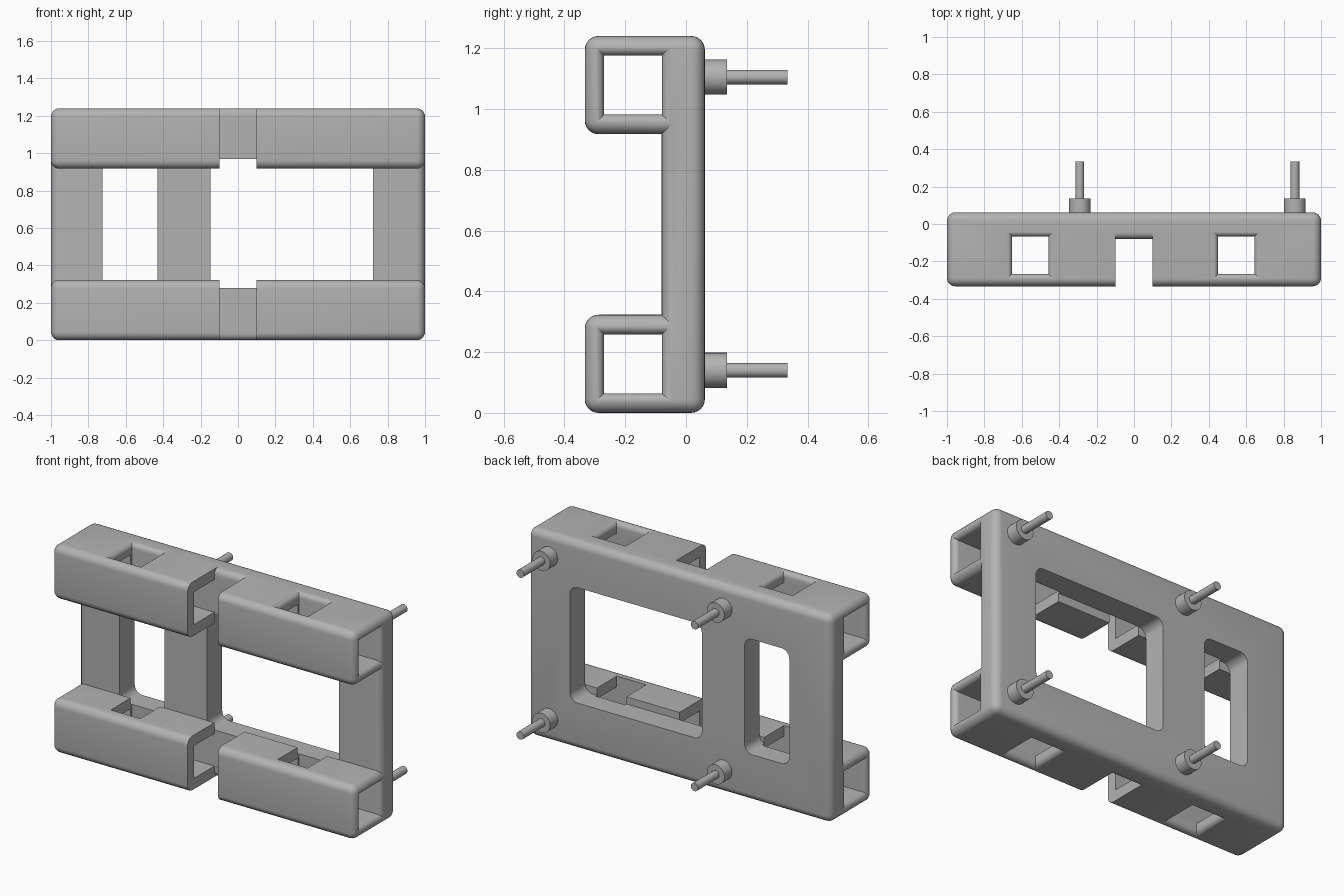
import bpy, bmesh, math
from mathutils import Matrix, Vector

if "Cube" in bpy.data.objects:
    bpy.data.objects.remove(bpy.data.objects["Cube"])

H = 1.24            # overall height
TUBE = 0.323        # tube height
FRONT, FACE, BACK = -0.333, -0.08, 0.062

grey = bpy.data.materials.new("plain grey")
grey.diffuse_color = (0.45, 0.45, 0.45, 1)
grey.use_nodes = True
grey.node_tree.nodes["Principled BSDF"].inputs["Base Color"].default_value = grey.diffuse_color


def make(name, bm, smooth=True):
    bmesh.ops.recalc_face_normals(bm, faces=bm.faces)
    me = bpy.data.meshes.new(name)
    bm.to_mesh(me)
    bm.free()
    me.materials.append(grey)
    ob = bpy.data.objects.new(name, me)
    bpy.context.collection.objects.link(ob)
    return ob


def activate(ob):
    bpy.ops.object.select_all(action='DESELECT')
    ob.select_set(True)
    bpy.context.view_layer.objects.active = ob


def cut(body, cutter):
    mod = body.modifiers.new("cut", 'BOOLEAN')
    mod.operation, mod.solver, mod.object = 'DIFFERENCE', 'EXACT', cutter
    activate(body)
    bpy.ops.object.modifier_apply(modifier=mod.name)
    bpy.data.objects.remove(cutter)


def flared_cutter(centre, hu, hv, half_len, r, flare_u=1, flare_v=1, along_x=False):
    """Square shaft whose two mouths open in a quarter round of radius r."""
    bm = bmesh.new()
    steps = [i * math.pi / 12 for i in range(7)]
    mouth = [(half_len - r * (1 - math.sin(a)), r * (1 - math.cos(a))) for a in steps]
    mouth.append((half_len + 0.1, r))
    stations = [(-p, d) for p, d in reversed(mouth)] + mouth
    rings = []
    for p, d in stations:
        u, v = hu + d * flare_u, hv + d * flare_v
        pts = [(-u, -v), (u, -v), (u, v), (-u, v)]
        rings.append([bm.verts.new(Vector((p, b, a) if along_x else (a, b, p))
                                   + Vector(centre)) for a, b in pts])
    for lo, hi in zip(rings, rings[1:]):
        for i in range(4):
            j = (i + 1) % 4
            bm.faces.new((lo[i], lo[j], hi[j], hi[i]))
    bm.faces.new(rings[0])
    bm.faces.new(rings[-1])
    return make("cutter", bm)


def opening_cutter(x0, x1, z0, z1, r=0.05):
    """Rounded rectangle pushed through the frame from front to back."""
    bm = bmesh.new()
    y0, y1 = FACE - 0.0005, 0.3
    bmesh.ops.create_cube(bm, size=1, matrix=Matrix.Translation(
        ((x0 + x1) / 2, (y0 + y1) / 2, (z0 + z1) / 2))
        @ Matrix.Diagonal((x1 - x0, y1 - y0, z1 - z0, 1)))
    corners = [e for e in bm.edges
               if abs(e.verts[0].co.y - e.verts[1].co.y) > 0.1]
    bmesh.ops.bevel(bm, geom=corners, offset=r, segments=6, profile=0.5, affect='EDGES')
    return make("cutter", bm)


# Frame with upper and lower tube: C-shaped side profile, outer edges rounded
bm = bmesh.new()
profile = [(FRONT, 0), (BACK, 0), (BACK, H), (FRONT, H), (FRONT, H - TUBE),
           (FACE, H - TUBE), (FACE, TUBE), (FRONT, TUBE)]
ends = [[bm.verts.new((x, y, z)) for y, z in profile] for x in (-1, 1)]
for e in ends:
    bm.faces.new(e)
for i in range(8):
    j = (i + 1) % 8
    bm.faces.new((ends[0][i], ends[0][j], ends[1][j], ends[1][i]))
bmesh.ops.recalc_face_normals(bm, faces=bm.faces)
bm.normal_update()
outer = [e for e in bm.edges if e.is_convex]
bmesh.ops.bevel(bm, geom=outer, offset=0.045, segments=6, profile=0.5, affect='EDGES')
frame = make("frame_with_tubes", bm)

# Frame openings
cut(frame, opening_cutter(-0.725, -0.43, 0.28, 0.968))
cut(frame, opening_cutter(-0.148, 0.722, 0.28, 0.968))

# Centre gap splitting each tube
cut(frame, flared_cutter((0, -0.54, H / 2), 0.1, 0.46, H / 2, 0.035, flare_u=0))

# Hollow inside each tube, with rounded end lips
for z in (TUBE / 2, H - TUBE / 2):
    cut(frame, flared_cutter((0, -0.1747, z), 0.097, 0.0952, 1, 0.03, along_x=True))

# Square windows running down through both tubes
for x in (-0.555, 0.547):
    cut(frame, flared_cutter((x, -0.167, H / 2), 0.097, 0.1, H / 2, 0.03))

# Collars and pins on the back
parts = [frame]
for x in (-0.29, 0.86):
    for z in (0.14, 1.105):
        for name, r, y0, y1 in (("collar", 0.058, 0.05, 0.135), ("pin", 0.024, 0.12, 0.334)):
            bm = bmesh.new()
            bmesh.ops.create_cone(bm, cap_ends=True, segments=32, radius1=r, radius2=r,
                                  depth=y1 - y0,
                                  matrix=Matrix.Translation((x, (y0 + y1) / 2, z))
                                  @ Matrix.Rotation(math.pi / 2, 4, 'X'))
            parts.append(make(name, bm))

for ob in parts:
    activate(ob)
    bpy.ops.object.shade_smooth_by_angle(angle=math.radians(30))
